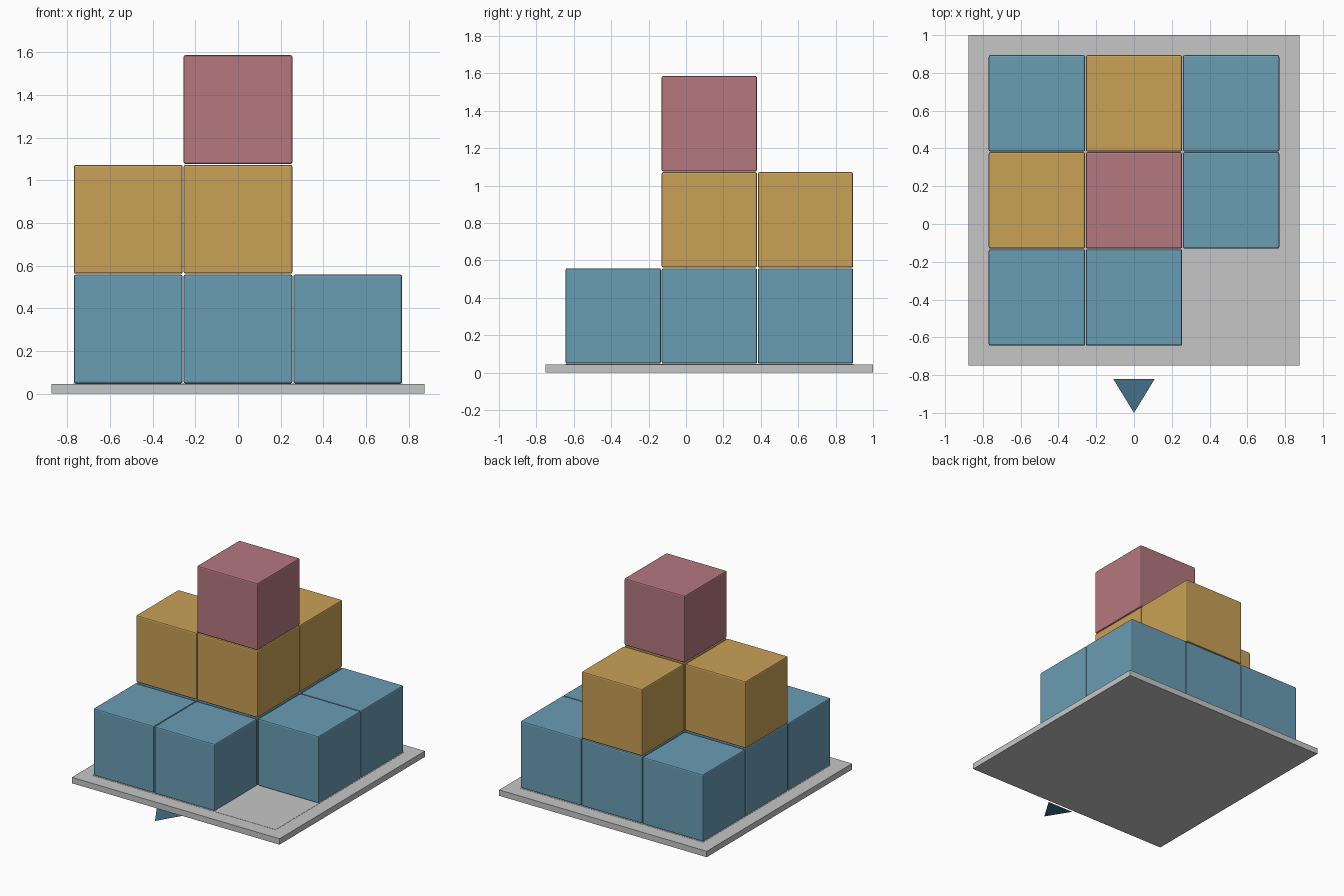
import bpy, bmesh

cube = bpy.data.objects.get("Cube")
if cube:
    bpy.data.objects.remove(cube, do_unlink=True)


def material(name, rgb):
    """Flat material from 8-bit sRGB, stored as linear."""
    lin = [((c / 255 + 0.055) / 1.055) ** 2.4 for c in rgb] + [1]
    m = bpy.data.materials.new(name)
    m.use_nodes = True
    m.diffuse_color = lin
    bsdf = m.node_tree.nodes["Principled BSDF"]
    bsdf.inputs["Base Color"].default_value = lin
    bsdf.inputs["Roughness"].default_value = 0.8
    return m


BLUE = material("block blue", (105, 157, 180))
AMBER = material("block amber", (201, 161, 86))
ROSE = material("block rose", (180, 120, 127))
GREY = material("board grey", (198, 198, 198))
NAVY = material("arrow dark blue", (66, 111, 135))


def add(name, bm, mat):
    me = bpy.data.meshes.new(name)
    bm.to_mesh(me)
    bm.free()
    ob = bpy.data.objects.new(name, me)
    bpy.context.collection.objects.link(ob)
    me.materials.append(mat)
    return ob


def box(name, centre, size, mat, bevel=0):
    bm = bmesh.new()
    bmesh.ops.create_cube(bm, size=1)
    bmesh.ops.scale(bm, vec=size, verts=bm.verts)
    ob = add(name, bm, mat)
    ob.location = centre
    if bevel:
        mod = ob.modifiers.new("rounded edges", "BEVEL")
        mod.width = bevel
        mod.segments = 2
    return ob


MID_Y, BOARD_H = 0.125, 0.045
SIZE, PITCH = 0.51, 0.514

# Board with a thin footprint under the blocks
box("base_board", (0, MID_Y, BOARD_H / 2), (1.75, 1.75, BOARD_H), GREY)
box("footprint", (0, MID_Y, BOARD_H), (1.54, 1.54, 0.003), GREY)

# Stacked blocks: column heights, rows from front to back
heights = [(1, 1, 0), (2, 3, 1), (1, 2, 1)]
for row, columns in enumerate(heights):
    for col, height in enumerate(columns):
        for level in range(height):
            centre = ((col - 1) * PITCH, MID_Y + (row - 1) * PITCH,
                      0.048 + SIZE / 2 + level * PITCH)
            box(f"block_row{row}_column{col}_level{level}", centre,
                (SIZE,) * 3, (BLUE, AMBER, ROSE)[level], 0.009)

# Flat arrow marking the front
bm = bmesh.new()
bm.faces.new([bm.verts.new((x, y, 0.042))
              for x, y in ((-0.11, -0.82), (0, -1), (0.11, -0.82))])
add("front_arrow", bm, NAVY)
